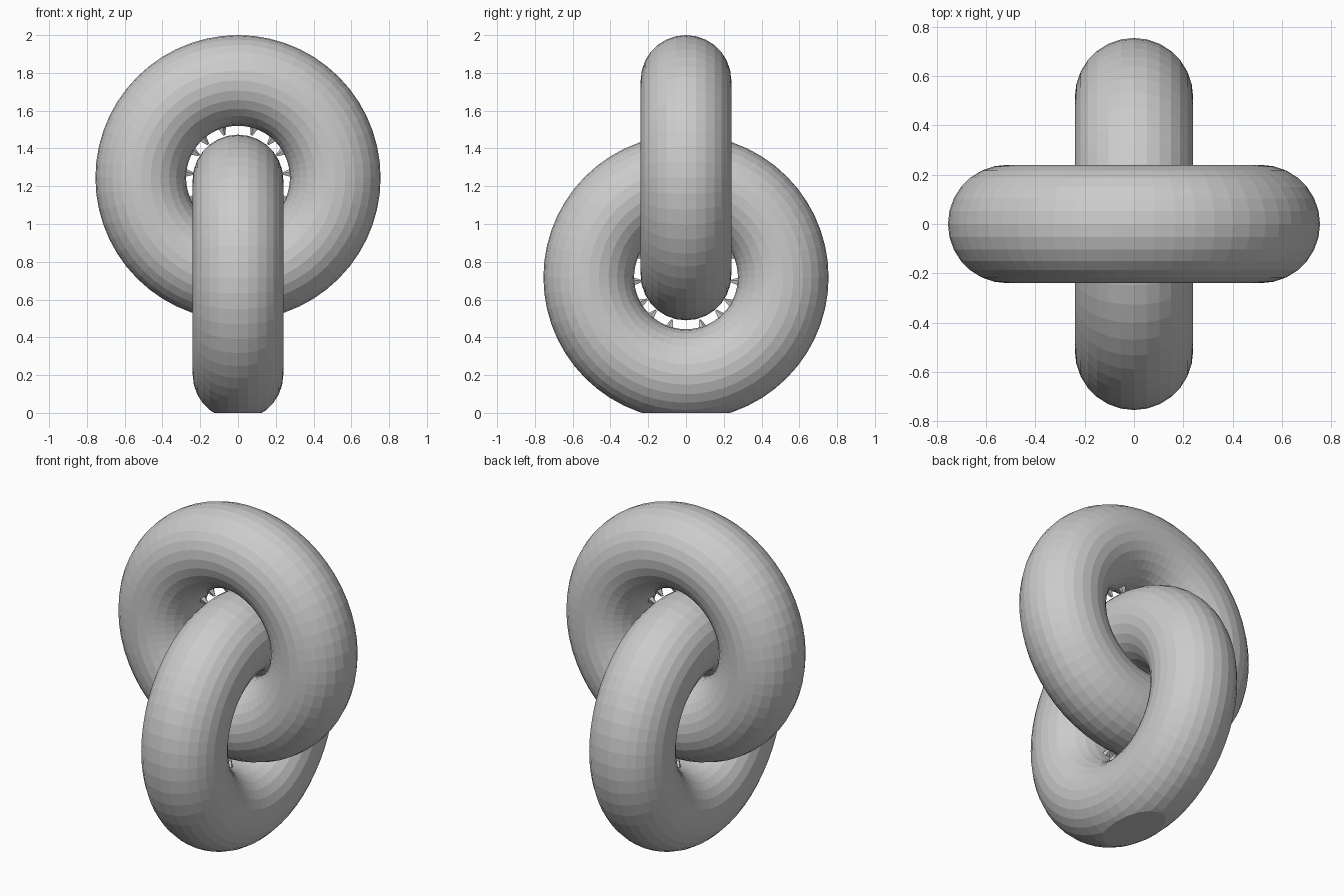
import bpy, bmesh
from math import radians, sin, cos, pi
from mathutils import Vector, Matrix

if "Cube" in bpy.data.objects:
    bpy.data.objects.remove(bpy.data.objects["Cube"])

MAJOR, MINOR = 0.515, 0.24
UPPER_Z, LOWER_Z = 1.245, 0.718
HOLE = MAJOR - MINOR


def ring(name, z, rot):
    bpy.ops.mesh.primitive_torus_add(major_segments=56, minor_segments=28,
                                     major_radius=MAJOR, minor_radius=MINOR)
    ob = bpy.context.object
    ob.name = name
    ob.data.transform(Matrix.Translation((0, 0, z)) @ rot)
    return ob


def add_teeth(name, centre, side, direction):
    # small pointed teeth bridging the narrow gap inside a ring's hole
    bm = bmesh.new()
    for a in (-25, 5, 30, 48, 72, 108, 132, 150, 175, 205):
        a = radians(a)
        d = side * cos(a) + Vector((0, 0, direction)) * sin(a)
        m = (Matrix.Translation(centre + d * (HOLE - 0.014))
             @ (-d).to_track_quat('Z', 'Y').to_matrix().to_4x4())
        bmesh.ops.create_cone(bm, cap_ends=True, segments=5, radius1=0.027,
                              radius2=0.006, depth=0.05, matrix=m)
    me = bpy.data.meshes.new(name)
    bm.to_mesh(me)
    bm.free()
    bpy.context.collection.objects.link(bpy.data.objects.new(name, me))


# upper ring faces the front, lower ring faces the side
upper = ring("upper_link", UPPER_Z, Matrix.Rotation(pi / 2, 4, 'X'))
lower = ring("lower_link", LOWER_Z, Matrix.Rotation(pi / 2, 4, 'Y'))

# flat foot under the lower ring
bm = bmesh.new()
bm.from_mesh(lower.data)
cut = bmesh.ops.bisect_plane(bm, geom=bm.verts[:] + bm.edges[:] + bm.faces[:],
                             plane_co=(0, 0, 0), plane_no=(0, 0, -1), clear_outer=True)
edges = [e for e in cut["geom_cut"] if isinstance(e, bmesh.types.BMEdge)]
bmesh.ops.contextual_create(bm, geom=edges)
bm.to_mesh(lower.data)
bm.free()

# bridging teeth in both holes
add_teeth("upper_link_teeth", Vector((0, 0, UPPER_Z)), Vector((1, 0, 0)), 1)
add_teeth("lower_link_teeth", Vector((0, 0, LOWER_Z)), Vector((0, 1, 0)), -1)
